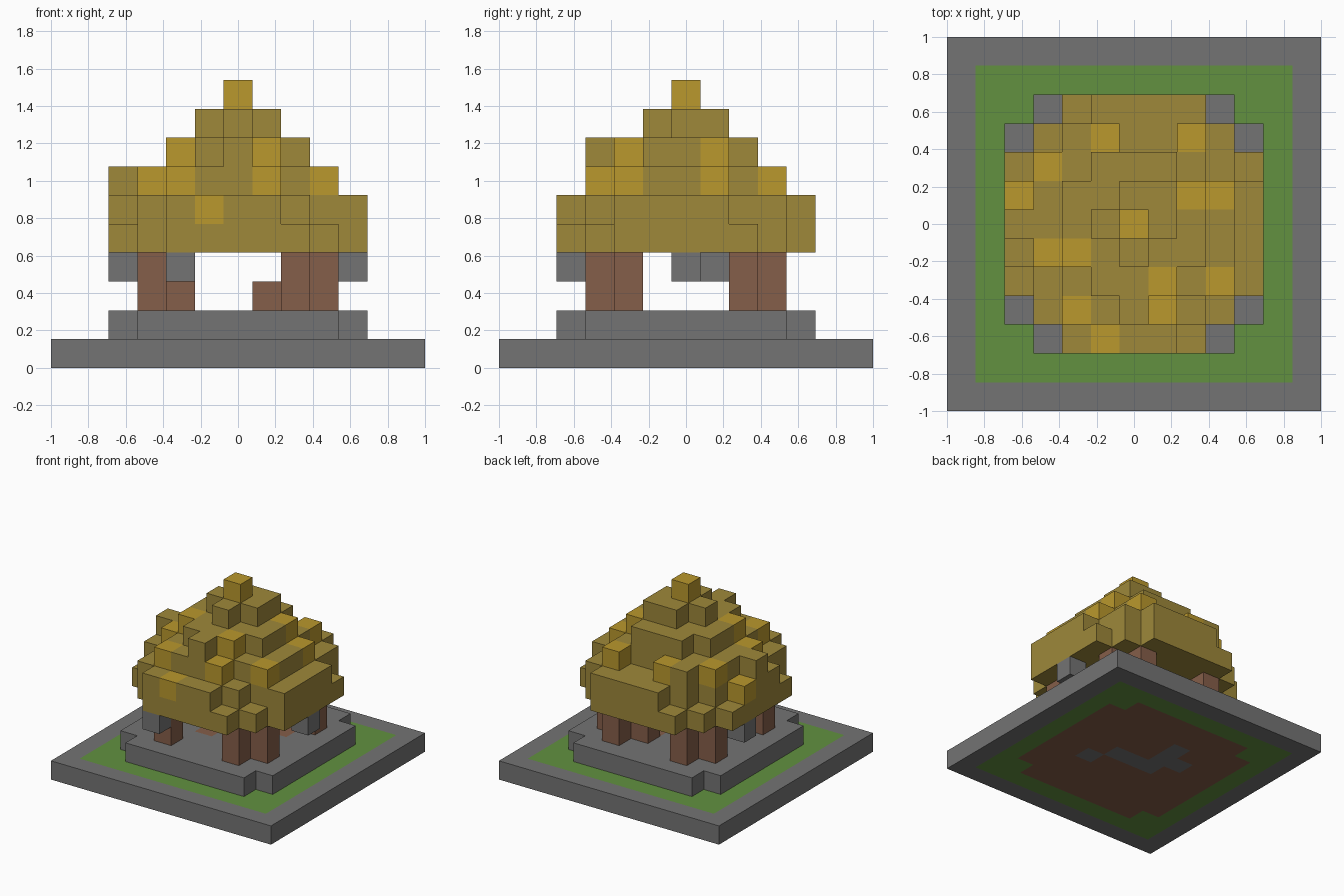
import bpy
import bmesh
from mathutils import Vector

if "Cube" in bpy.data.objects:
    bpy.data.objects.remove(bpy.data.objects["Cube"], do_unlink=True)

UNIT = 2 / 13  # side of one block


def material(name, rgb):
    mat = bpy.data.materials.new(name)
    mat.use_nodes = True
    colour = (*rgb, 1)
    mat.diffuse_color = colour
    shader = next(n for n in mat.node_tree.nodes if n.type == 'BSDF_PRINCIPLED')
    shader.inputs["Base Color"].default_value = colour
    shader.inputs["Roughness"].default_value = 0.9
    return mat


STONE = material("stone grey", (0.174, 0.174, 0.174))
GRASS = material("grass green", (0.122, 0.283, 0.051))
BARK = material("bark brown", (0.235, 0.112, 0.067))
LEAF = material("leaf olive", (0.342, 0.246, 0.042))
GOLD = material("leaf gold", (0.491, 0.314, 0.026))


def blocks(name, cells):
    """Build the outer faces of a set of blocks: {(x, y, level): material}."""
    mats = list(dict.fromkeys(cells.values()))
    bm = bmesh.new()
    for cell, mat in cells.items():
        centre = Vector((cell[0], cell[1], cell[2] + 0.5))
        for axis in range(3):
            for sign in (-1, 1):
                normal = Vector((0, 0, 0))
                normal[axis] = sign
                if tuple(c + int(n) for c, n in zip(cell, normal)) in cells:
                    continue
                u, v = Vector((0, 0, 0)), Vector((0, 0, 0))
                u[(axis + 1) % 3] = 0.5
                v[(axis + 2) % 3] = 0.5 * sign
                mid = centre + normal / 2
                corners = (mid - u - v, mid + u - v, mid + u + v, mid - u + v)
                face = bm.faces.new([bm.verts.new(p * UNIT) for p in corners])
                face.material_index = mats.index(mat)
    bmesh.ops.remove_doubles(bm, verts=bm.verts, dist=UNIT / 100)
    mesh = bpy.data.meshes.new(name)
    bm.to_mesh(mesh)
    bm.free()
    for mat in mats:
        mesh.materials.append(mat)
    obj = bpy.data.objects.new(name, mesh)
    bpy.context.collection.objects.link(obj)
    return obj


def on_terrace(x, y):
    return max(abs(x), abs(y)) <= 4 and abs(x) + abs(y) < 8


# Ground slab: stone rim, grass ring, soil core with a few stones
core_stones = {(1, 0), (0, 0), (-1, 0), (-1, 1), (-1, 2), (-2, 1), (2, -1)}


def ground_colour(x, y):
    if max(abs(x), abs(y)) == 6:
        return STONE
    if not on_terrace(x, y):
        return GRASS
    return STONE if (x, y) in core_stones else BARK


span = range(-6, 7)
blocks("ground_slab", {(x, y, 0): ground_colour(x, y) for x in span for y in span})

# Raised terrace with bare soil patches
soil = {(-1, -1), (1, 1), (2, 1)}
blocks("stone_terrace", {(x, y, 1): BARK if (x, y) in soil else STONE
                         for x in span for y in span if on_terrace(x, y)})

# Four trunks, each two diagonal posts
for side, sx in (("right", -1), ("left", 1)):
    for end, sy in (("front", -1), ("back", 1)):
        blocks(f"{end}_{side}_trunk", {(px * sx, py * sy, k): BARK
                                       for px, py in ((2, 3), (3, 2)) for k in (2, 3)})
blocks("trunk_root", {(1, 2, 2): BARK})

# Stones hanging under the canopy edge
for name, spot in (("front", (-2, -4)), ("left", (4, 0)), ("right", (-4, 1))):
    blocks(f"{name}_hanging_stone", {(*spot, 3): STONE})

# Canopy columns, back row first; letters rise in height, capitals have gold tops
CANOPY = (
    "..abbbb..",
    ".acCbbCb.",
    "aCcdddcba",
    "BcddeeDCb",
    "ccdeFedcb",
    "bCDdeddcb",
    "abcddDcCb",
    ".bCcdCba.",
    "..bBbba..",
)
canopy = {}
for row, line in enumerate(CANOPY):
    for col, letter in enumerate(line):
        if letter == ".":
            continue
        top = 4 + "abcdef".index(letter.lower())
        for k in range(4, top + 1):
            gold = k == top and letter.isupper()
            canopy[col - 4, 4 - row, k] = GOLD if gold else LEAF
blocks("canopy", canopy)
